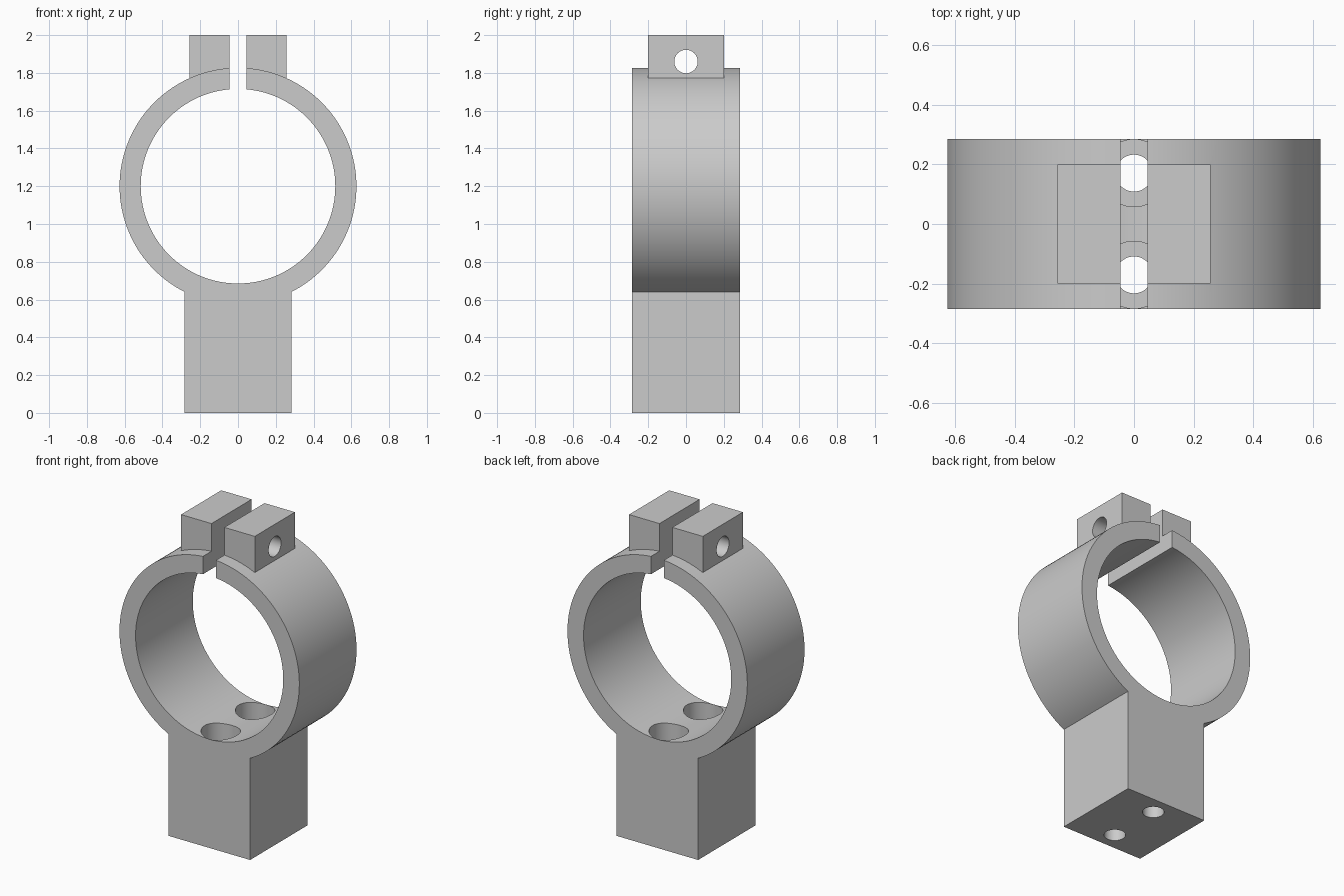
import bpy, bmesh, math
from mathutils import Matrix

if "Cube" in bpy.data.objects:
    bpy.data.objects.remove(bpy.data.objects["Cube"])

R_OUT, R_IN, CZ = 0.627, 0.515, 1.2      # ring radii and centre height
HALF_Y, HALF_B = 0.285, 0.284            # half depth, half width of the post

grey = bpy.data.materials.new("light grey")
grey.diffuse_color = (0.6, 0.6, 0.6, 1)
grey.use_nodes = True
grey.node_tree.nodes["Principled BSDF"].inputs["Base Color"].default_value = grey.diffuse_color


def make(name, bm):
    bmesh.ops.recalc_face_normals(bm, faces=bm.faces)
    me = bpy.data.meshes.new(name)
    bm.to_mesh(me)
    bm.free()
    me.materials.append(grey)
    ob = bpy.data.objects.new(name, me)
    bpy.context.collection.objects.link(ob)
    return ob


def box(name, x0, x1, y0, y1, z0, z1):
    bm = bmesh.new()
    m = Matrix.Translation(((x0 + x1) / 2, (y0 + y1) / 2, (z0 + z1) / 2))
    bmesh.ops.create_cube(bm, size=1, matrix=m @ Matrix.Diagonal((x1 - x0, y1 - y0, z1 - z0, 1)))
    return make(name, bm)


def cylinder(name, r, length, centre, axis, n=48):
    bm = bmesh.new()
    rot = {"x": Matrix.Rotation(math.pi / 2, 4, "Y"),
           "y": Matrix.Rotation(math.pi / 2, 4, "X"),
           "z": Matrix.Identity(4)}[axis]
    bmesh.ops.create_cone(bm, cap_ends=True, segments=n, radius1=r, radius2=r,
                          depth=length, matrix=Matrix.Translation(centre) @ rot)
    return make(name, bm)


def boolean(target, tool, op):
    mod = target.modifiers.new(op, "BOOLEAN")
    mod.operation, mod.solver, mod.object = op, "EXACT", tool
    bpy.context.view_layer.objects.active = target
    bpy.ops.object.modifier_apply(modifier=mod.name)
    bpy.data.objects.remove(tool, do_unlink=True)


# clamp body: post and ring outline, extruded along y
a0 = -math.acos(HALF_B / R_OUT)
a1 = math.pi - a0
N = 128
pts = [(-HALF_B, 0), (HALF_B, 0)]
for i in range(N + 1):
    a = a0 + (a1 - a0) * i / N
    pts.append((R_OUT * math.cos(a), CZ + R_OUT * math.sin(a)))
bm = bmesh.new()
face = bm.faces.new([bm.verts.new((x, -HALF_Y, z)) for x, z in pts])
ext = bmesh.ops.extrude_face_region(bm, geom=[face], use_keep_orig=True)
new = [g for g in ext["geom"] if isinstance(g, bmesh.types.BMVert)]
bmesh.ops.translate(bm, verts=new, vec=(0, 2 * HALF_Y, 0))
clamp = make("clamp_body", bm)

# clamping ears (split by the slot below)
boolean(clamp, box("ears", -0.257, 0.257, -0.2, 0.2, 1.755, 2.0), "UNION")

# bore, slot and ear bolt hole
boolean(clamp, cylinder("bore", R_IN, 1, (0, 0, CZ), "y", 128), "DIFFERENCE")
boolean(clamp, box("slot", -0.045, 0.045, -0.5, 0.5, 1.5, 2.2), "DIFFERENCE")
boolean(clamp, cylinder("bolt_hole", 0.062, 1, (0, 0, 1.86), "x"), "DIFFERENCE")

# counterbored mounting holes through the post
for s in (-1, 1):
    y = s * 0.171
    boolean(clamp, cylinder("screw_hole", 0.062, 1.2, (0, y, 0.4), "z"), "DIFFERENCE")
    boolean(clamp, cylinder("counterbore", 0.113, 0.7, (0, y, 0.65), "z"), "DIFFERENCE")

# smooth curved walls, sharp edges
bpy.ops.object.select_all(action="DESELECT")
clamp.select_set(True)
bpy.context.view_layer.objects.active = clamp
bpy.ops.object.shade_smooth_by_angle(angle=math.radians(30))
